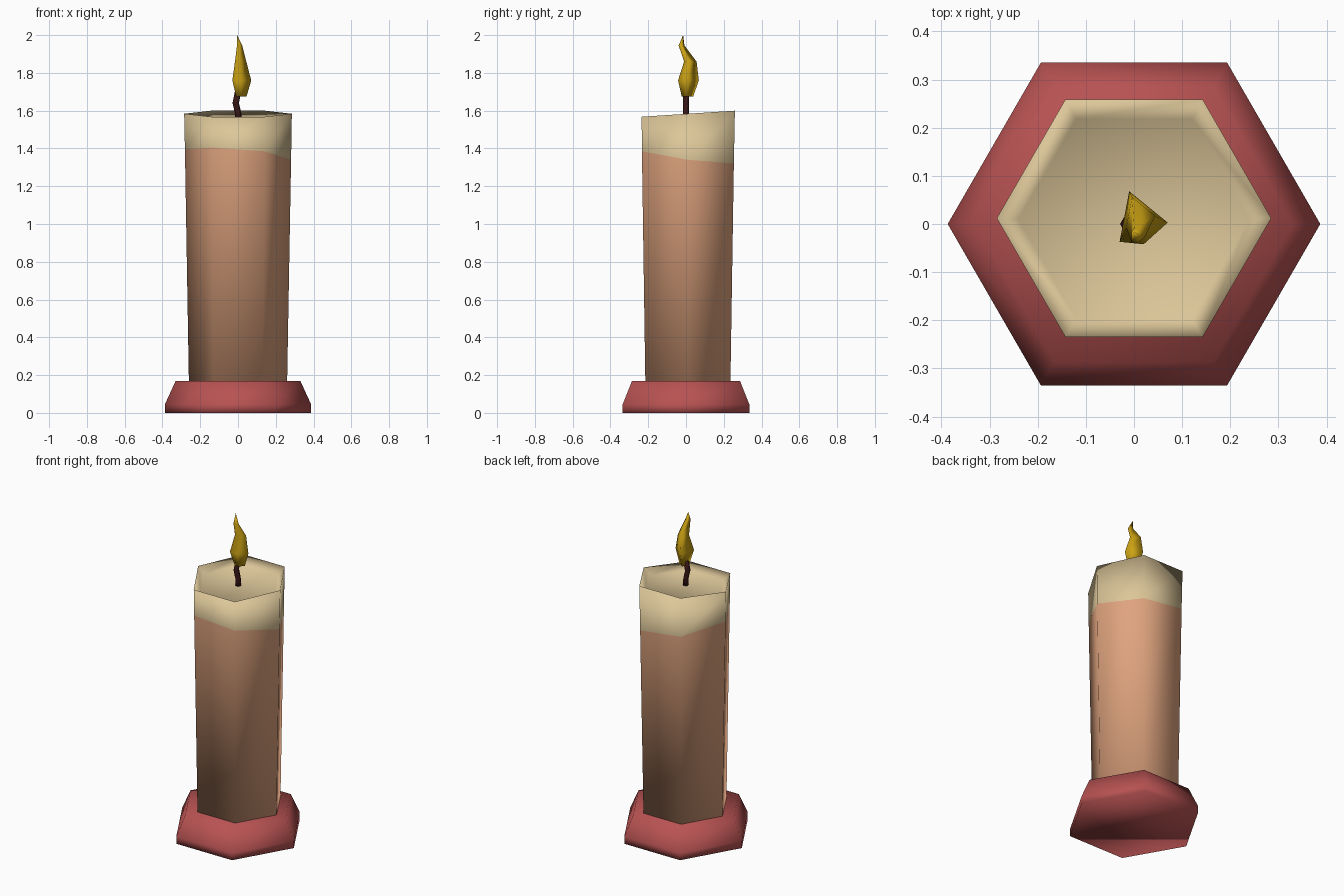
import bpy
import bmesh
from math import cos, sin, pi
from mathutils import Vector

cube = bpy.data.objects.get("Cube")
if cube:
    bpy.data.objects.remove(cube, do_unlink=True)


def material(name, rgb):
    m = bpy.data.materials.new(name)
    m.use_nodes = True
    m.diffuse_color = (*rgb, 1)
    bsdf = m.node_tree.nodes["Principled BSDF"]
    bsdf.inputs["Base Color"].default_value = (*rgb, 1)
    bsdf.inputs["Roughness"].default_value = 0.8
    return m


RED = material("red dish", (0.48, 0.085, 0.085))
PEACH = material("peach wax", (0.74, 0.37, 0.21))
CREAM = material("cream wax", (0.72, 0.57, 0.32))
BROWN = material("dark wick", (0.04, 0.008, 0.008))
GOLD = material("gold flame", (0.60, 0.36, 0.007))


def loft(name, rings, mats, tip=None, rule=None):
    """Skin a stack of rings and cap both ends; rule gives the material of each band."""
    bm = bmesh.new()
    loops = [[bm.verts.new(p) for p in ring] for ring in rings]
    n = len(loops[0])
    bm.faces.new(loops[0][::-1])
    for k, (a, b) in enumerate(zip(loops, loops[1:])):
        for i in range(n):
            j = (i + 1) % n
            f = bm.faces.new((a[i], a[j], b[j], b[i]))
            f.material_index = rule(k) if rule else 0
    if tip:
        t = bm.verts.new(tip)
        for i in range(n):
            bm.faces.new((loops[-1][i], loops[-1][(i + 1) % n], t))
    else:
        bm.faces.new(loops[-1]).material_index = len(mats) - 1
    for f in bm.faces:
        f.smooth = True
    me = bpy.data.meshes.new(name)
    bm.to_mesh(me)
    bm.free()
    for m in mats:
        me.materials.append(m)
    ob = bpy.data.objects.new(name, me)
    bpy.context.collection.objects.link(ob)
    return ob


def polygon(r, z, cx=0, cy=0, sides=6, tilt=0):
    pts = []
    for i in range(sides):
        a = 2 * pi * i / sides
        x, y = cx + r * cos(a), cy + r * sin(a)
        pts.append(Vector((x, y, z + tilt * y)))
    return pts


# Dish under the candle
loft("dish", [polygon(0.387, 0), polygon(0.387, 0.045), polygon(0.33, 0.17)], [RED])

# Candle body with an uneven cream band and a shallow sloping hollow on top
band = polygon(0.281, 0, cy=0.01)
for p, z in zip(band, (1.34, 1.32, 1.355, 1.395, 1.405, 1.385)):
    p.z = z
loft("candle", [polygon(0.26, 0.16, cy=0.01), band,
                polygon(0.285, 1.583, cy=0.012, tilt=0.065),
                polygon(0.24, 1.545, cy=0.01, tilt=0.065)],
     [PEACH, CREAM], rule=lambda k: min(k, 1))

# Crooked wick
wick_path = [(0.003, 1.53), (0, 1.59), (-0.012, 1.64), (0, 1.70)]
loft("wick", [polygon(0.017, z, cx=x) for x, z in wick_path], [BROWN])

# Curling four-sided flame
section = [(-0.04, -0.045), (0.01, -0.05), (0.06, -0.005), (-0.02, 0.06)]
flame_path = [(0.012, 0.005, 1.675, 0.55), (0.01, 0.008, 1.76, 1),
              (0.008, 0.02, 1.86, 0.6), (0.006, -0.025, 1.945, 0.28)]
loft("flame", [[(cx + x * s, cy + y * s, z) for x, y in section]
               for cx, cy, z, s in flame_path], [GOLD], tip=(-0.005, -0.015, 2))
